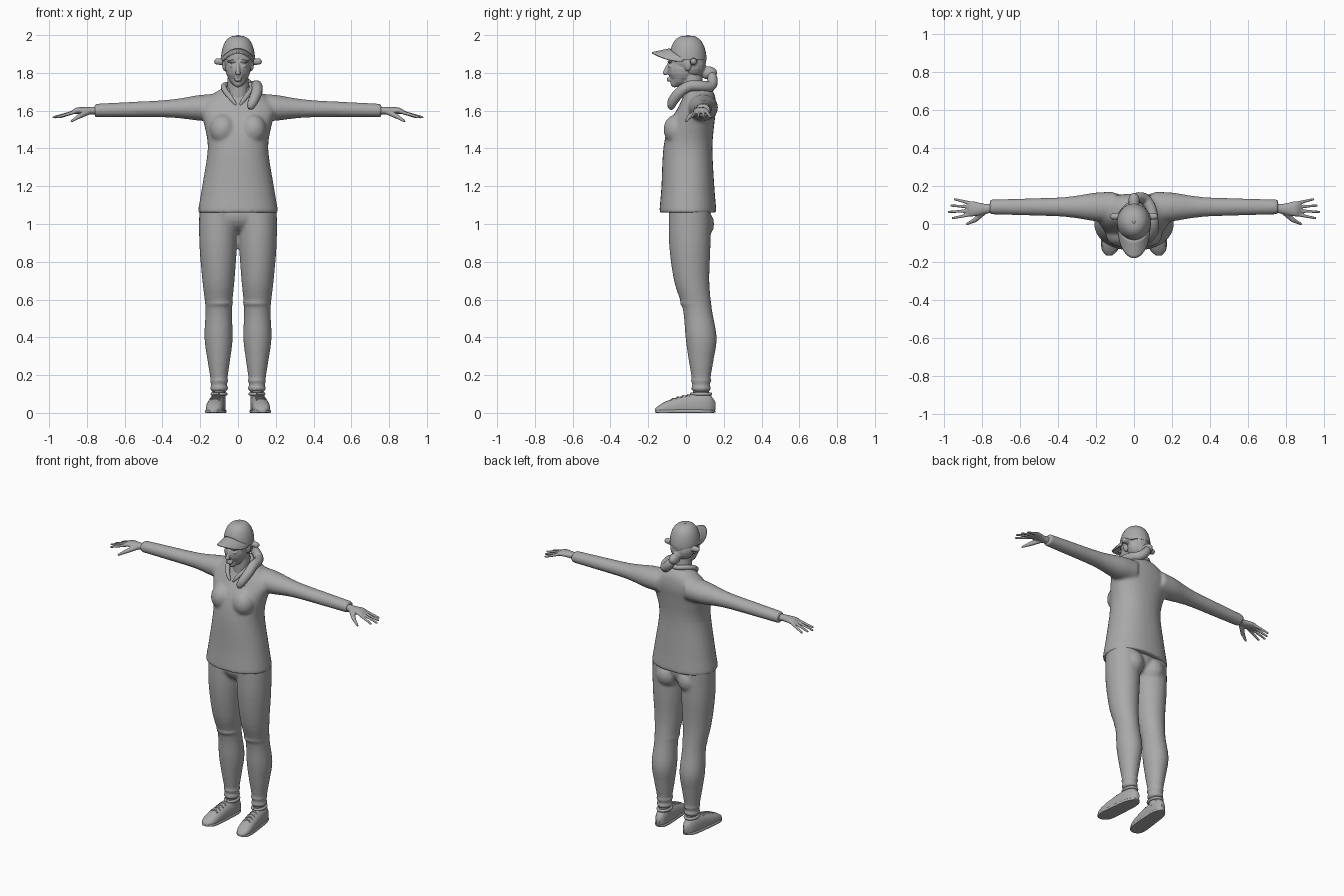
import bpy, bmesh, math
from mathutils import Vector, Matrix

default_cube = bpy.data.objects.get("Cube")
if default_cube:
    bpy.data.objects.remove(default_cube, do_unlink=True)

shade = (.4, .4, .4, 1)
grey = bpy.data.materials.new("plain grey")
grey.use_nodes = True
grey.diffuse_color = shade
grey.node_tree.nodes["Principled BSDF"].inputs["Base Color"].default_value = shade

SIDES = {"left": 1, "right": -1}
AXIS = {"X": 0, "Y": 1, "Z": 2}


def spline(settings, steps=4):
    """Smooth path through a short list of points or ring settings."""
    points = [Vector(setting) for setting in settings]
    last = len(points) - 1
    path = []
    for i in range(last):
        start, end = points[i], points[i + 1]
        leave = (end - points[max(i - 1, 0)]) / 2
        arrive = (points[min(i + 2, last)] - start) / 2
        for k in range(steps):
            t = k / steps
            blend = t * t * (3 - 2 * t)
            path.append(start.lerp(end, blend) + leave * t * (1 - t) ** 2 - arrive * t * t * (1 - t))
    return path + [points[last]]


def loft(bm, axis, rings, side=1, power=1, sides=32):
    """Skin ellipses (position, centre, centre, radius, radius) along an axis."""
    loops = []
    for position, centre_u, centre_v, radius_u, radius_v in spline(rings):
        loop = []
        for k in range(sides):
            c, s = math.cos(math.tau * k / sides), math.sin(math.tau * k / sides)
            place = [centre_u + radius_u * math.copysign(abs(c) ** power, c),
                     centre_v + radius_v * math.copysign(abs(s) ** power, s)]
            place.insert(AXIS[axis], position)
            x, y, z = place
            loop.append(bm.verts.new((x * side, y, max(z, 0))))
        loops.append(loop)
    for lower, upper in zip(loops, loops[1:]):
        for k in range(sides):
            bm.faces.new((lower[k - 1], lower[k], upper[k], upper[k - 1]))
    bm.faces.new(loops[0])
    bm.faces.new(loops[-1])


def ball(bm, centre, radii):
    matrix = Matrix.Translation(centre) @ Matrix.Diagonal((*radii, 1))
    bmesh.ops.create_uvsphere(bm, u_segments=16, v_segments=10, radius=1, matrix=matrix)


def limb(bm, start, end, thick, thin, count=14):
    """Tapering rounded rod, made of closely packed balls to be fused."""
    for k in range(count):
        t = k / (count - 1)
        radius = thick + (thin - thick) * t
        ball(bm, Vector(start).lerp(Vector(end), t), (radius, radius, radius))


def finish(name, bm, voxel=None, smoothing=4):
    """Turn the pieces into an object, optionally fused into one skin."""
    bmesh.ops.recalc_face_normals(bm, faces=bm.faces)
    mesh = bpy.data.meshes.new(name)
    bm.to_mesh(mesh)
    bm.free()
    mesh.materials.append(grey)
    part = bpy.data.objects.new(name, mesh)
    bpy.context.collection.objects.link(part)
    bpy.ops.object.select_all(action="DESELECT")
    part.select_set(True)
    bpy.context.view_layer.objects.active = part
    bpy.ops.object.shade_smooth_by_angle(angle=math.radians(50))
    if voxel:
        fuse = part.modifiers.new("fuse", "REMESH")
        fuse.mode = "VOXEL"
        fuse.voxel_size = voxel
        fuse.use_smooth_shade = True
        soften = part.modifiers.new("soften", "SMOOTH")
        soften.factor = .5
        soften.iterations = smoothing
    return part


def cord(name, points, thickness, taper=0):
    """Round strand along a path, narrowing towards both ends by taper."""
    curve = bpy.data.curves.new(name, "CURVE")
    curve.dimensions = "3D"
    curve.bevel_depth = thickness
    curve.use_fill_caps = True
    path = spline(points)
    strand = curve.splines.new("POLY")
    strand.points.add(len(path) - 1)
    for k, (point, place) in enumerate(zip(strand.points, path)):
        point.co = (*place, 1)
        point.radius = 1 - taper * abs(2 * k / (len(path) - 1) - 1) ** 6
    strand.use_smooth = True
    curve.materials.append(grey)
    part = bpy.data.objects.new(name, curve)
    bpy.context.collection.objects.link(part)
    bpy.ops.object.select_all(action="DESELECT")
    part.select_set(True)
    bpy.context.view_layer.objects.active = part
    bpy.ops.object.convert(target="MESH")


# Jacket: flared body, bust and tapering sleeves
bm = bmesh.new()
body = [(1.06, .01, .21, .15), (1.08, .01, .21, .15), (1.2, .01, .19, .14), (1.4, .01, .16, .13),
        (1.53, .03, .18, .12), (1.62, .06, .2, .1), (1.69, .07, .13, .08), (1.73, .06, .06, .06)]
loft(bm, "Z", [(z, 0, y, wide, deep) for z, y, wide, deep in body], power=.9)
sleeve = [(.1, .08), (.2, .076), (.3, .06), (.4, .05), (.6, .044), (.74, .04), (.76, .04)]
for side in SIDES.values():
    ball(bm, (side * .08, -.05, 1.5), (.07, .07, .08))
    loft(bm, "X", [(x, .09, 1.62 - x / 40, r, r * .9) for x, r in sleeve], side)
finish("jacket", bm, voxel=.009, smoothing=7)

# Trousers: hips, seat, legs and cloth folds at knee and ankle
bm = bmesh.new()
ball(bm, (0, .02, 1.05), (.19, .11, .1))
leg = [(.11, .08, .04), (.18, .08, .045), (.28, .08, .06), (.4, .08, .075), (.55, .06, .07),
       (.7, .03, .085), (.9, .02, .1), (1.1, .02, .1)]
for side in SIDES.values():
    loft(bm, "Z", [(z, .1 + r * r / 2, y, r, r * 1.1) for z, y, r in leg], side)
    ball(bm, (side * .08, .06, 1), (.08, .09, .09))
    ball(bm, (side * .1, .05, .58), (.076, .085, .02))
    for fold in (.13, .17):
        ball(bm, (side * .1, .08, fold), (.05, .056, .015))
finish("trousers", bm, voxel=.009)

HEEL, SHOE_LENGTH = .155, .32


def shoe_top(t):
    return .11 - .07 * t * t


def shoe_part(name, side, height, margin, power):
    """Rounded outline from heel to toe, flat on the ground."""
    rings = []
    for k in range(17):
        t = k / 16
        rounding = max(.3, math.sqrt(1 - abs(2 * t - 1) ** 5))
        top = height(t)
        rings.append((HEEL - SHOE_LENGTH * t, .1 + .03 * t, top / 3,
                      (.04 + .01 * t + margin) * rounding, top * 2 / 3 * rounding))
    bm = bmesh.new()
    loft(bm, "Y", rings, side, power)
    finish(name, bm)


for word, side in SIDES.items():
    # Shoe with sole, padded opening and slanting laces
    shoe_part(word + "_shoe", side, shoe_top, 0, .85)
    shoe_part(word + "_sole", side, lambda t: .02, .004, .5)
    turns = [math.tau * k / 12 for k in range(13)]
    cord(word + "_shoe_opening", [(side * (.1 + .036 * math.sin(a)), .08 - .05 * math.cos(a), .1)
                                  for a in turns], .009)
    for k in range(4):
        t = .45 + k / 12
        y, z = HEEL - SHOE_LENGTH * t, shoe_top(t)
        x = .1 + .03 * t
        for slant in (.01, -.01):
            cord(word + "_lace", [(side * (x - .025), y - slant, z - .01), (side * x, y, z),
                                  (side * (x + .025), y + slant, z - .01)], .004)

    # Bare ankle
    bm = bmesh.new()
    loft(bm, "Z", [(z, .1, .08, .034, .042) for z in (.06, .15)], side)
    finish(word + "_ankle", bm)

    # Hand: wrist, palm, four spread fingers and thumb
    bm = bmesh.new()
    loft(bm, "X", [(.72, .09, 1.6, .026, .023), (.78, .08, 1.6, .026, .02),
                   (.85, .08, 1.6, .04, .017), (.88, .08, 1.59, .036, .01)], side)
    for finger in range(4):
        tip = .98 - abs(finger - 1.8) * .02
        limb(bm, (side * .86, .11 - finger * .02, 1.595), (side * tip, .13 - finger * .033, 1.565), .01, .007)
    limb(bm, (side * .79, .065, 1.595), (side * .84, .02, 1.57), .016, .013)
    limb(bm, (side * .84, .02, 1.57), (side * .88, 0, 1.545), .012, .007)
    finish(word + "_hand", bm, voxel=.0045, smoothing=2)

# Head: skull, face, jaw, neck and features
bm = bmesh.new()
ball(bm, (0, .01, 1.88), (.08, .1, .1))
ball(bm, (0, -.02, 1.82), (.066, .08, .08))
limb(bm, (0, -.03, 1.78), (0, -.06, 1.745), .05, .022)
limb(bm, (0, .04, 1.67), (0, .03, 1.8), .06, .054)
limb(bm, (0, -.09, 1.85), (0, -.11, 1.8), .008, .013)
for lip in (1.76, 1.77):
    ball(bm, (0, -.09, lip), (.02, .012, .006))
for side in SIDES.values():
    ball(bm, (side * .03, -.08, 1.835), (.015, .014, .008))
    ball(bm, (side * .03, -.085, 1.86), (.03, .014, .007))
    ball(bm, (side * .07, .01, 1.84), (.014, .02, .03))
finish("head", bm, voxel=.004, smoothing=2)

# Gathered hair under the cap, with a knot and side tufts
bm = bmesh.new()
ball(bm, (0, .04, 1.84), (.077, .065, .07))
ball(bm, (0, .12, 1.8), (.03, .045, .035))
for side in SIDES.values():
    limb(bm, (side * .07, .04, 1.86), (side * .11, .04, 1.86), .02, .017)
finish("hair", bm, voxel=.005, smoothing=2)

# Ponytail falling over the left shoulder
cord("ponytail", [(0, .12, 1.81), (.02, .14, 1.77), (.06, .13, 1.73), (.09, .08, 1.73), (.1, .02, 1.73),
                  (.1, -.03, 1.7), (.08, -.07, 1.65), (.06, -.08, 1.61)], .029, taper=.6)

# Open jacket collar
half = [(.01, -.07, 1.63), (.04, -.05, 1.67), (.07, 0, 1.71), (.07, .05, 1.735)]
mirrored = [(-x, y, z) for x, y, z in reversed(half)]
cord("collar", half + [(0, .11, 1.74)] + mirrored, .015, taper=.7)

# Cap crown with its button
bm = bmesh.new()
crown = []
for k in range(13):
    angle = math.pi / 2 * k / 12.2
    round_in = math.cos(angle) ** .7
    crown.append((1.87 + .127 * math.sin(angle), 0, .01, .09 * round_in, .098 * round_in))
loft(bm, "Z", crown)
ball(bm, (0, .01, 1.995), (.008, .008, .005))
finish("cap_crown", bm)

# Cap brim: curved sheet, drooping to the sides
bm = bmesh.new()
rows = []
for i in range(25):
    angle = math.pi * (i / 24 - .5)
    across, forward = math.sin(angle), math.cos(angle)
    inner = Vector((.086 * across, -.085 * forward, 1.93 - .05 * across ** 2))
    outer = inner + Vector((0, -.02 - .075 * forward, -.02))
    rows.append([bm.verts.new(inner.lerp(outer, j / 6)) for j in range(7)])
for near, far in zip(rows, rows[1:]):
    for j in range(6):
        bm.faces.new((near[j], far[j], far[j + 1], near[j + 1]))
brim = finish("cap_brim", bm)
brim.modifiers.new("thickness", "SOLIDIFY").thickness = .008
